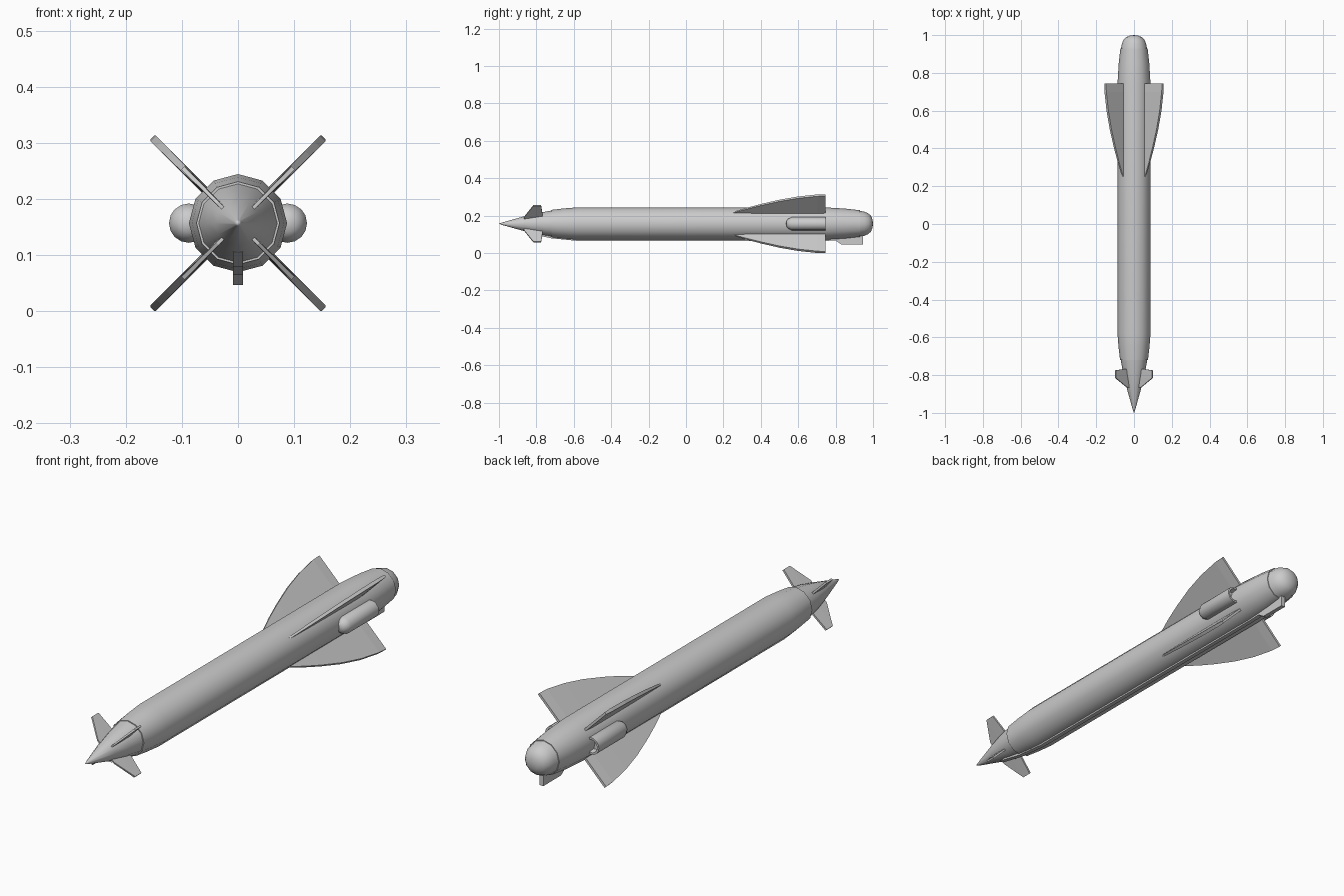
import bpy, bmesh
from math import sin, cos, pi, radians

if "Cube" in bpy.data.objects:
    bpy.data.objects.remove(bpy.data.objects["Cube"])

AXIS_Z = 0.157


def finish(name, bm, smooth=True):
    bmesh.ops.recalc_face_normals(bm, faces=bm.faces)
    me = bpy.data.meshes.new(name)
    bm.to_mesh(me)
    bm.free()
    ob = bpy.data.objects.new(name, me)
    bpy.context.collection.objects.link(ob)
    if smooth:
        bpy.ops.object.select_all(action='DESELECT')
        ob.select_set(True)
        bpy.context.view_layer.objects.active = ob
        bpy.ops.object.shade_smooth_by_angle(angle=radians(35))
    return ob


def lathe(name, profile, segs, x=0.0, z=AXIS_Z):
    """Revolve (y, radius) points around an axis parallel to y."""
    bm = bmesh.new()
    rings = []
    for y, r in profile:
        n = segs if r > 0 else 1
        rings.append([bm.verts.new((x + r * sin(2 * pi * i / segs), y,
                                    z + r * cos(2 * pi * i / segs))) for i in range(n)])
    for a, b in zip(rings, rings[1:]):
        for i in range(segs):
            j = (i + 1) % segs
            quad = [a[i % len(a)], a[j % len(a)], b[j % len(b)], b[i % len(b)]]
            bm.faces.new(list(dict.fromkeys(quad)))
    return finish(name, bm)


def fin(name, sections, root, angle):
    """Plate from (y, tip radius, half thickness) sections, turned around the body axis."""
    bm = bmesh.new()
    c, s = cos(angle), sin(angle)
    rows = []
    for y, tip, h in sections:
        rows.append([bm.verts.new((r * c - t * s, y, AXIS_Z + r * s + t * c))
                     for r, t in ((root, -h), (tip, -h), (tip, h), (root, h))])
    for a, b in zip(rows, rows[1:]):
        for i in range(4):
            j = (i + 1) % 4
            bm.faces.new((a[i], a[j], b[j], b[i]))
    bm.faces.new(rows[0])
    bm.faces.new(rows[-1])
    return finish(name, bm, False)


def side_plate(name, outline, width):
    """Extrude a (y, z) outline symmetrically across x."""
    bm = bmesh.new()
    f = bm.faces.new([bm.verts.new((-width / 2, y, z)) for y, z in outline])
    new = bmesh.ops.extrude_face_region(bm, geom=[f])['geom']
    bmesh.ops.translate(bm, vec=(width, 0, 0),
                        verts=[v for v in new if isinstance(v, bmesh.types.BMVert)])
    return finish(name, bm, False)


# Nose cone with a small step where it meets the body
lathe("nose_cone", [(-1, 0), (-0.985, 0.006), (-0.86, 0.041), (-0.79, 0.058),
                    (-0.72, 0.070), (-0.72, 0)], 12)

# Main body tube with tapered ends
lathe("body_tube", [(-0.72, 0), (-0.72, 0.074), (-0.65, 0.082), (-0.58, 0.0875),
                    (0.74, 0.0875), (0.85, 0.081), (0.93, 0.072), (0.93, 0)], 12)

# Rounded tail cap
lathe("tail_dome", [(0.93, 0), (0.93, 0.069), (0.955, 0.064), (0.975, 0.055),
                    (0.989, 0.042), (0.997, 0.023), (1, 0)], 12)

# Four large rear wings and four small front fins in an X layout
wing = [(0.25, 0.085, 0.004), (0.32, 0.114, 0.005), (0.40, 0.143, 0.006),
        (0.50, 0.175, 0.0065), (0.60, 0.199, 0.007), (0.70, 0.214, 0.007),
        (0.745, 0.216, 0.005)]
canard = [(-0.865, 0.052, 0.003), (-0.815, 0.139, 0.004),
          (-0.775, 0.139, 0.004), (-0.767, 0.07, 0.004)]
for k in range(4):
    a = radians(45 + 90 * k)
    fin(f"rear_wing_{k + 1}", wing, 0.07, a)
    fin(f"front_fin_{k + 1}", canard, 0.035, a)

# Side pods with recessed rear openings
pod = [(0.535, 0), (0.538, 0.016), (0.547, 0.027), (0.565, 0.035), (0.745, 0.035),
       (0.745, 0.027), (0.72, 0.022), (0.72, 0)]
for side, label in ((-1, "left"), (1, "right")):
    lathe(f"{label}_side_pod", pod, 16, x=side * 0.088)

# Cable duct along the belly and the tail block
side_plate("belly_duct", [(-0.84, 0.105), (-0.72, 0.079), (-0.58, 0.065), (0.74, 0.065),
                          (0.82, 0.068), (0.82, 0.10), (-0.58, 0.10), (-0.72, 0.11)], 0.018)
side_plate("tail_block", [(0.79, 0.074), (0.83, 0.047), (0.945, 0.047),
                          (0.945, 0.10), (0.79, 0.10)], 0.018)
